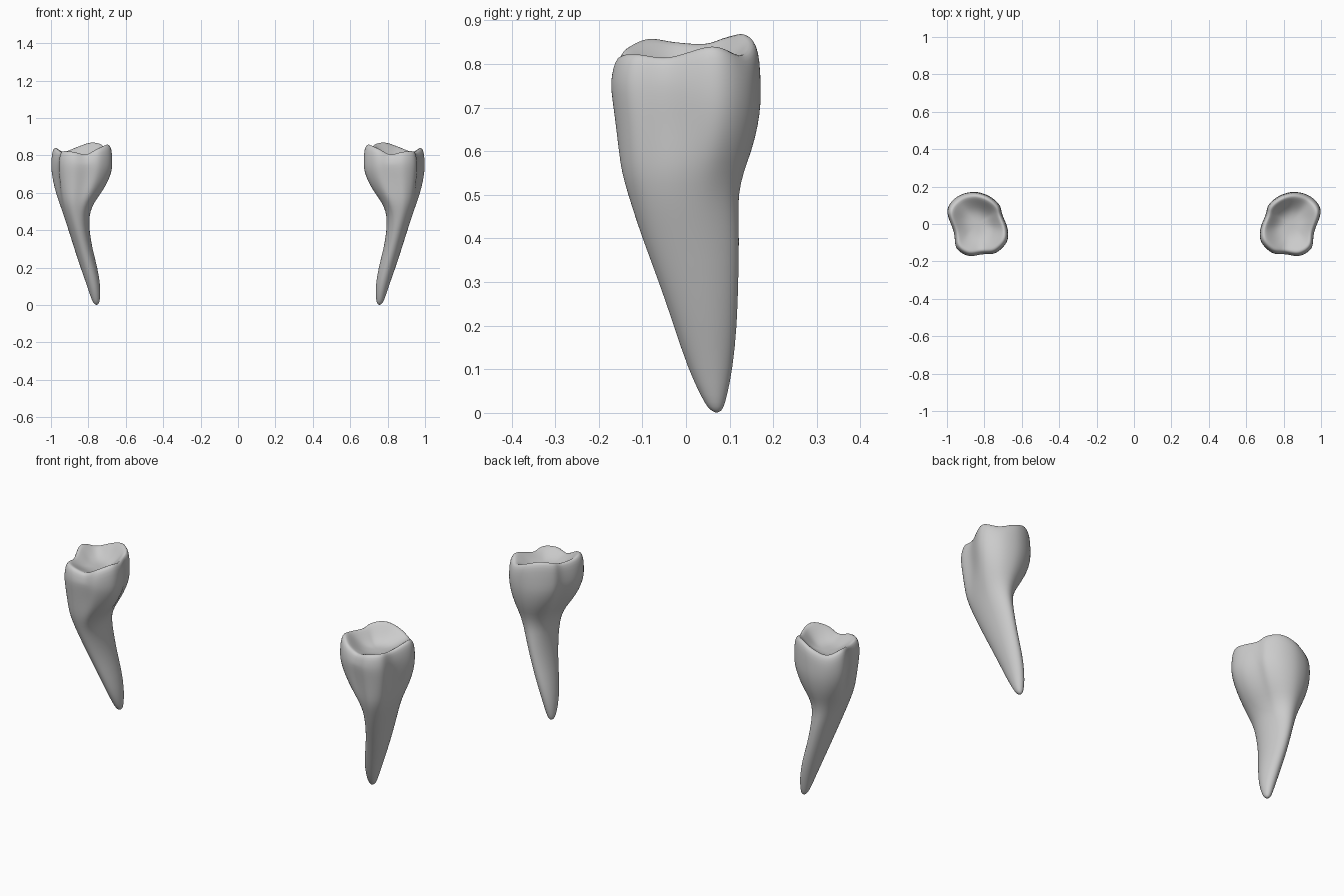
import bpy, bmesh, math

if "Cube" in bpy.data.objects:
    bpy.data.objects.remove(bpy.data.objects["Cube"])

# Crown outline seen from above, with rim height: (x, y, rim z)
OUTLINE = [(1.0, .07, .845), (.948, .145, .822), (.86, .172, .85), (.78, .153, .873),
           (.72, .105, .865), (.703, .05, .85), (.673, -.03, .854), (.68, -.1, .862),
           (.74, -.157, .838), (.81, -.163, .808), (.885, -.172, .822), (.95, -.13, .826),
           (.963, -.045, .818)]

# Body levels: z, xmin, xmax, ymin, ymax, how much of the crown outline is used
LEVELS = [(.004, .748, .766, .060, .080, 0), (.012, .742, .774, .050, .086, 0),
          (.035, .737, .785, .036, .093, 0), (.1, .735, .806, .005, .107, 0),
          (.2, .751, .842, -.028, .117, 0), (.3, .779, .875, -.062, .120, 0),
          (.4, .795, .906, -.100, .122, 0), (.46, .795, .927, -.120, .120, .1),
          (.5, .789, .941, -.133, .121, .25), (.55, .767, .960, -.148, .131, .5),
          (.6, .730, .976, -.154, .151, .8), (.66, .696, .990, -.160, .166, 1),
          (.71, .678, .998, -.167, .172, 1), (.75, .672, 1.0, -.172, .172, 1)]

# Chewing surface rings: scale, offset from rim, blend towards the basin
TOP = [(.985, -.045, 0), (.945, -.014, 0), (.87, 0, 0), (.77, -.004, .12),
       (.62, 0, .5), (.45, 0, .82), (.28, 0, .97), (.12, 0, 1)]
BASIN = .778
CX, CY, HX, HY = .836, 0, .164, .172
STEPS = 4


def closed_spline(pts):
    """Smooth closed curve through the points."""
    out, n = [], len(pts)
    for i in range(n):
        a, b, c, d = (pts[(i + k) % n] for k in (-1, 0, 1, 2))
        for s in range(STEPS):
            t = s / STEPS
            out.append([.5 * (2*q + (r-p)*t + (2*p-5*q+4*r-u)*t*t + (3*q-p-3*r+u)*t**3)
                        for p, q, r, u in zip(a, b, c, d)])
    return out


def tooth_rings():
    curve = closed_spline(OUTLINE)
    rings = []
    # root and crown sides
    for z, x0, x1, y0, y1, w in LEVELS:
        ring = []
        for x, y, _ in curve:
            u, v = (x - CX) / HX, (y - CY) / HY
            r = math.hypot(u, v)
            u, v = u * (w + (1 - w) / r), v * (w + (1 - w) / r)
            ring.append(((x0 + x1) / 2 + u * (x1 - x0) / 2,
                         (y0 + y1) / 2 + v * (y1 - y0) / 2, z))
        rings.append(ring)
    # cusps and basin
    for s, dz, t in TOP:
        rings.append([(CX + (x - CX) * s, CY + (y - CY) * s,
                       (rim + dz) * (1 - t) + BASIN * t) for x, y, rim in curve])
    return rings


def make_tooth(name, side):
    bm = bmesh.new()
    rings = [[bm.verts.new((side * x, y, z)) for x, y, z in r] for r in tooth_rings()]
    n = len(rings[0])
    for a, b in zip(rings, rings[1:]):
        for i in range(n):
            j = (i + 1) % n
            bm.faces.new((a[i], a[j], b[j], b[i]))
    tip = bm.verts.new((side * .757, .07, 0))
    pit = bm.verts.new((side * CX, CY, BASIN))
    for i in range(n):
        j = (i + 1) % n
        bm.faces.new((tip, rings[0][j], rings[0][i]))
        bm.faces.new((pit, rings[-1][i], rings[-1][j]))
    bmesh.ops.recalc_face_normals(bm, faces=bm.faces)
    for f in bm.faces:
        f.smooth = True
    mesh = bpy.data.meshes.new(name)
    bm.to_mesh(mesh)
    bm.free()
    ob = bpy.data.objects.new(name, mesh)
    bpy.context.collection.objects.link(ob)
    sub = ob.modifiers.new("smooth", 'SUBSURF')
    sub.levels = sub.render_levels = 1


# Mirrored pair
make_tooth("right_tooth", 1)
make_tooth("left_tooth", -1)
